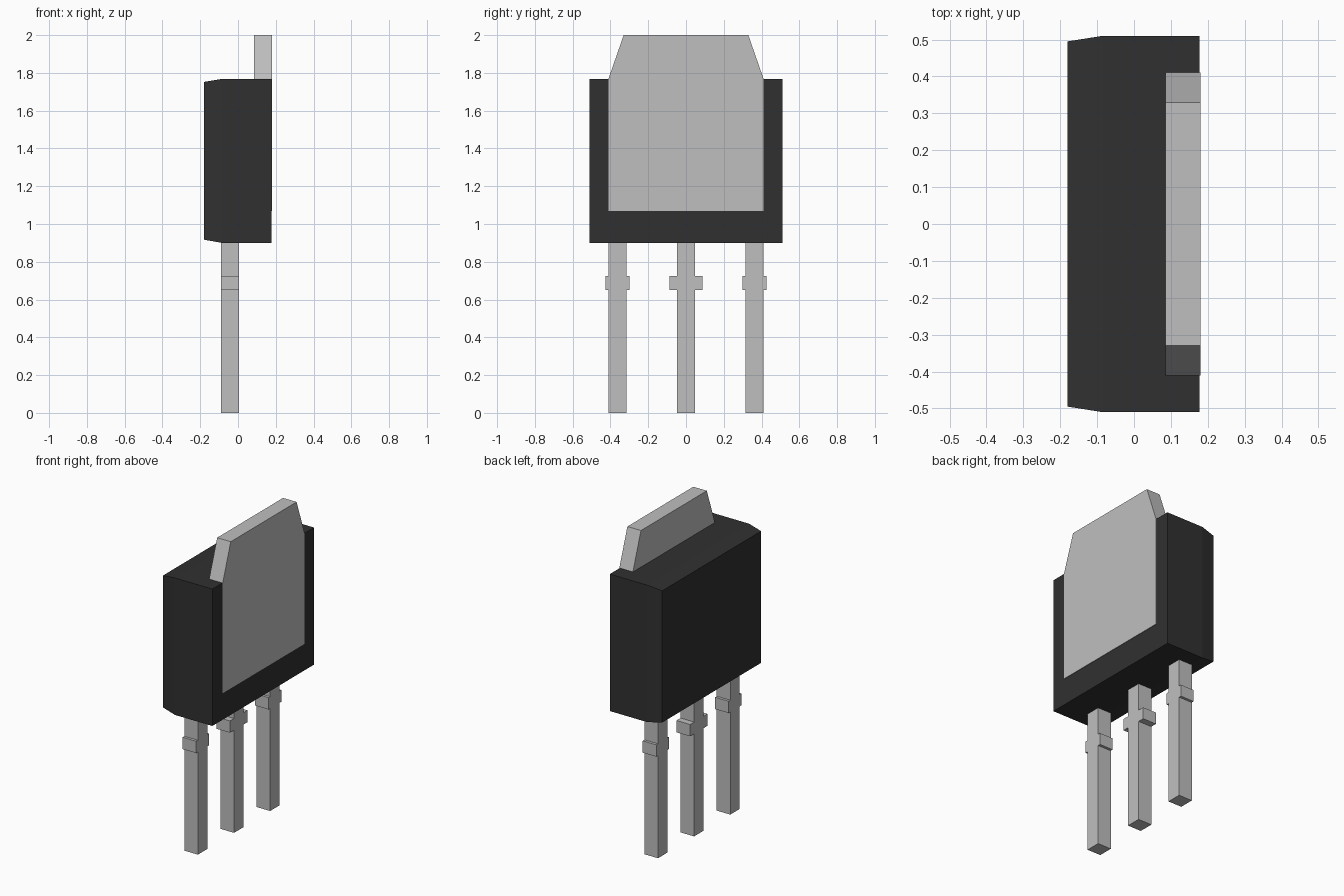
import bpy
import bmesh

cube = bpy.data.objects.get("Cube")
if cube:
    bpy.data.objects.remove(cube, do_unlink=True)


def material(name, value):
    m = bpy.data.materials.new(name)
    m.use_nodes = True
    colour = (value, value, value, 1)
    m.diffuse_color = colour
    m.node_tree.nodes["Principled BSDF"].inputs["Base Color"].default_value = colour
    return m


black = material("black plastic", 0.03)
metal = material("grey metal", 0.52)


def finish(name, bm, mat):
    bmesh.ops.recalc_face_normals(bm, faces=bm.faces)
    mesh = bpy.data.meshes.new(name)
    bm.to_mesh(mesh)
    bm.free()
    mesh.materials.append(mat)
    obj = bpy.data.objects.new(name, mesh)
    bpy.context.collection.objects.link(obj)
    return obj


def plate(name, half, y, x0, x1, mat):
    """Extrude a mirrored (half width, z) outline along x."""
    outline = [(y + w, z) for w, z in half] + [(y - w, z) for w, z in reversed(half)]
    bm = bmesh.new()
    face = bm.faces.new([bm.verts.new((x0, py, pz)) for py, pz in outline])
    ext = bmesh.ops.extrude_face_region(bm, geom=[face])["geom"]
    moved = [v for v in ext if isinstance(v, bmesh.types.BMVert)]
    bmesh.ops.translate(bm, vec=(x1 - x0, 0, 0), verts=moved)
    return finish(name, bm, mat)


# Plastic body: rectangular sections along x, drafted towards the -x face
bm = bmesh.new()
rings = []
for x, w, z0, z1 in [(-0.18, 0.495, 0.917, 1.752), (-0.085, 0.51, 0.90, 1.768),
                     (0.177, 0.51, 0.90, 1.768)]:
    rings.append([bm.verts.new((x, y, z)) for y, z in
                  [(-w, z0), (w, z0), (w, z1), (-w, z1)]])
for a, b in zip(rings, rings[1:]):
    for i in range(4):
        j = (i + 1) % 4
        bm.faces.new((a[i], a[j], b[j], b[i]))
bm.faces.new(rings[0])
bm.faces.new(rings[-1])
finish("body", bm, black)

# Metal heat tab with tapered top, set into the body
plate("heat_tab", [(0.41, 1.07), (0.41, 1.77), (0.33, 2.0)], 0, 0.085, 0.18, metal)

# Three leads, each with a stop collar
for name, y, collar in [("right_side_lead", -0.362, 0.064),
                        ("middle_lead", 0, 0.088),
                        ("left_side_lead", 0.362, 0.064)]:
    w = 0.047
    plate(name, [(w, 0), (w, 0.65), (collar, 0.65), (collar, 0.725), (w, 0.725), (w, 0.91)],
          y, -0.09, 0.005, metal)
